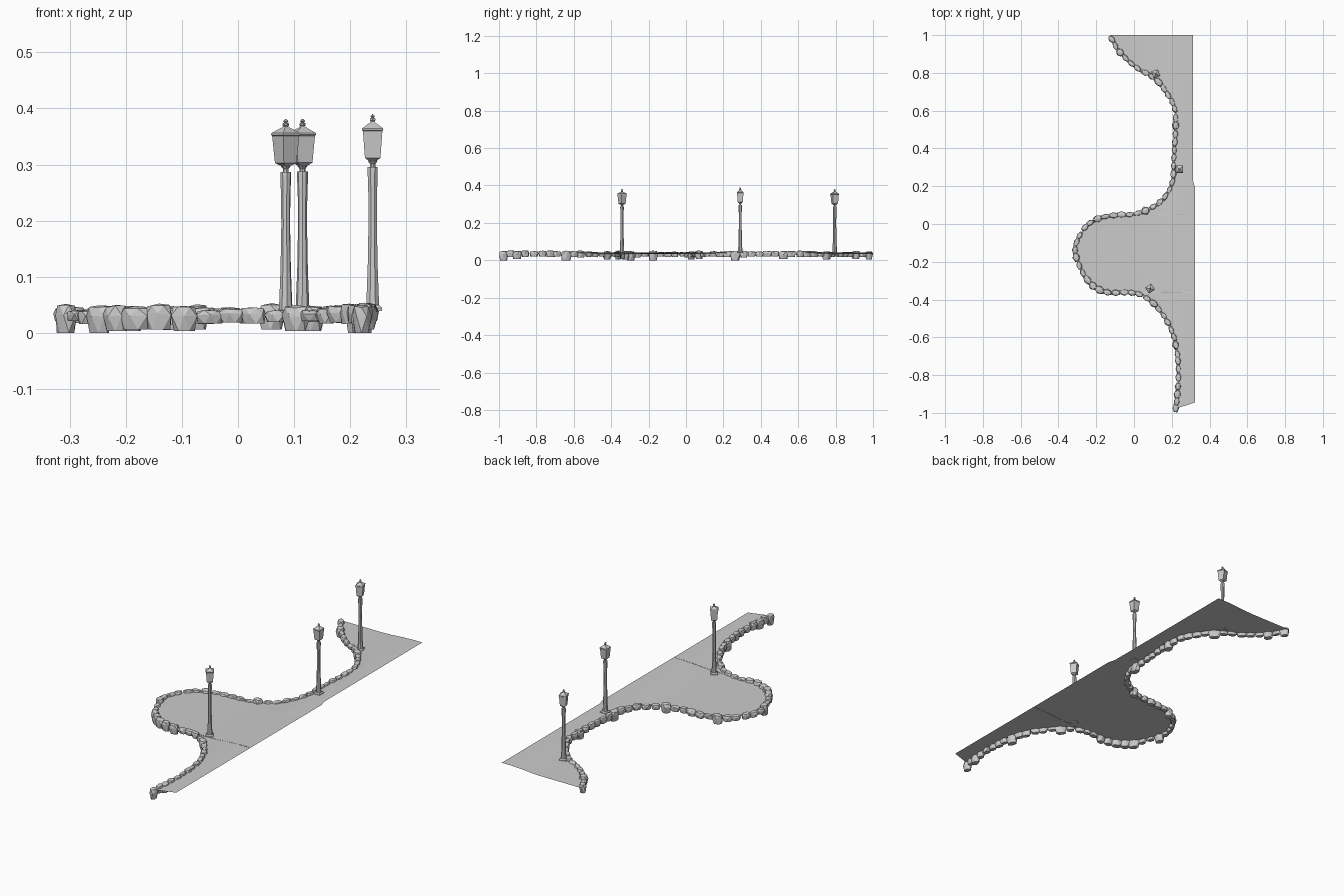
import bpy, bmesh, math, random
from mathutils import Vector, Matrix

if "Cube" in bpy.data.objects:
    bpy.data.objects.remove(bpy.data.objects["Cube"])

random.seed(7)

# Shoreline centre line, back to front
SHORE = [(-.125, .995), (-.08, .915), (.01, .83), (.11, .77), (.175, .69), (.215, .61),
         (.22, .5), (.21, .34), (.205, .23), (.16, .14), (.08, .08), (0, .053),
         (-.1, .048), (-.2, .025), (-.27, -.03), (-.312, -.13), (-.29, -.22),
         (-.235, -.31), (-.15, -.36), (-.02, -.363), (.055, -.385), (.135, -.455),
         (.195, -.555), (.225, -.66), (.235, -.79), (.228, -.92), (.22, -.978)]


def spline(pts, n):
    p = [Vector(q) for q in pts]
    p = [2 * p[0] - p[1]] + p + [2 * p[-1] - p[-2]]
    out = []
    for i in range(1, len(p) - 2):
        a, b, c, d = p[i - 1:i + 3]
        for k in range(n):
            t = k / n
            out.append(.5 * (2 * b + (c - a) * t + (2 * a - 5 * b + 4 * c - d) * t * t
                             + (3 * b - a - 3 * c + d) * t ** 3))
    return out + [p[-2]]


def ground_z(x):
    t = min(1, max(0, (x - .1) / .16))
    return .033 + .009 * t * t * (3 - 2 * t)


def finish(bm, name, smooth=False):
    me = bpy.data.meshes.new(name)
    bm.to_mesh(me)
    bm.free()
    for f in me.polygons:
        f.use_smooth = smooth
    ob = bpy.data.objects.new(name, me)
    bpy.context.collection.objects.link(ob)
    return ob


# Ground sheet: rows from the shoreline to the straight edge
bm = bmesh.new()
COLS = 8
rows = []
for p in spline(SHORE, 3):
    y = 1.0 if p.y > .99 else p.y
    end = Vector((.312 if y > .22 else .322, max(y, -.945)))
    start = Vector((p.x, y))
    row = []
    for j in range(COLS + 1):
        q = start.lerp(end, j / COLS)
        row.append(bm.verts.new((q.x, q.y, ground_z(q.x))))
    rows.append(row)
for a, b in zip(rows, rows[1:]):
    for j in range(COLS):
        quad = [b[j], b[j + 1], a[j + 1], a[j]]
        if (quad[1].co - quad[2].co).length < 1e-6:
            quad.pop(1)
        bm.faces.new(quad)
finish(bm, "ground_sheet", True)


# Faceted stone: convex hull of three jittered rings
def stone(bm, x, y, ang, length, width, z0, z1):
    pts = []
    for k, (h, s) in enumerate(((0, .78), (.6, 1.0), (.93, .8))):
        for i in range(6):
            a = math.tau * (i + .5 * (k % 2)) / 6
            r = s * random.uniform(.88, 1.06)
            u, v = math.cos(a) * length / 2 * r, math.sin(a) * width / 2 * r
            z = z0 + (z1 - z0) * h + (random.uniform(-.002, .002) if k else 0)
            pts.append(bm.verts.new((x + u * math.cos(ang) - v * math.sin(ang),
                                     y + u * math.sin(ang) + v * math.cos(ang), z)))
    pts.append(bm.verts.new((x, y, z1)))
    res = bmesh.ops.convex_hull(bm, input=pts)
    loose = {g for g in res["geom_interior"] + res["geom_unused"]
             if isinstance(g, bmesh.types.BMVert)}
    bmesh.ops.delete(bm, geom=list(loose), context='VERTS')


# Walk along the shoreline at even spacing
fine = spline(SHORE, 12)
walk, since, STEP = [], .034, .043
for a, b in zip(fine, fine[1:]):
    since += (b - a).length
    if since >= STEP:
        since -= STEP
        walk.append((b, math.atan2(b.y - a.y, b.x - a.x)))

edge, base = bmesh.new(), bmesh.new()
for i, (p, ang) in enumerate(walk):
    if abs(p.y) > .975:
        continue
    top = ground_z(p.x) + random.uniform(.007, .013)
    stone(edge, p.x, p.y, ang + random.uniform(-.15, .15), random.uniform(.048, .058),
          random.uniform(.028, .035), random.uniform(.015, .022), top)
    bay = p.x < -.06 and p.y < -.26
    if i % 6 == 2 or bay:
        stone(base, p.x, p.y, ang, random.uniform(.05, .066), random.uniform(.036, .046),
              random.choice((0, .003, .006)), random.uniform(.047, .054))
# Stones closing both ends
stone(base, .22, -.975, math.pi / 2, .05, .036, 0, .05)
stone(base, -.118, .978, 2.2, .05, .034, .005, .048)
finish(edge, "edge_stones")
finish(base, "large_stones")


# Stacked rings of (radius, z), joined and capped
def lathe(bm, profile, n, mat):
    rings = [[bm.verts.new(mat @ Vector((r * math.cos(math.tau * (i + .5) / n),
                                         r * math.sin(math.tau * (i + .5) / n), z)))
              for i in range(n)] for r, z in profile]
    for a, b in zip(rings, rings[1:]):
        for i in range(n):
            j = (i + 1) % n
            bm.faces.new((a[i], a[j], b[j], b[i]))
    bm.faces.new(rings[0][::-1])
    bm.faces.new(rings[-1])


# Lamp posts
BASE = [(.024, -.002), (.024, .004), (.017, .009)]
POLE = [(.0125, .005), (.0115, .03), (.0095, .08), (.008, .16), (.0085, .21), (.0098, .247), (.0098, .255)]
COLLAR = [(.005, .255), (.005, .26), (.009, .265), (.006, .268)]
HEAD = [(.010, .266), (.0195, .271), (.0245, .319), (.027, .321), (.026, .324), (.007, .334), (.005, .336)]
FINIAL = [(.003, .335), (.0055, .338), (.0055, .341), (.0025, .343), (.0048, .345), (.001, .349)]
for k, (x, y, rot) in enumerate([(.115, .795, 20), (.24, .29, 0), (.085, -.342, 35)]):
    m = Matrix.Translation((x, y, ground_z(x) - .001)) @ Matrix.Rotation(math.radians(rot), 4, 'Z')
    for part, prof, n in (("base", BASE, 4), ("pole", POLE, 8), ("collar", COLLAR, 8),
                          ("lantern", HEAD, 4), ("finial", FINIAL, 6)):
        bm = bmesh.new()
        lathe(bm, prof, n, m)
        finish(bm, f"lamp_{k + 1}_{part}")
